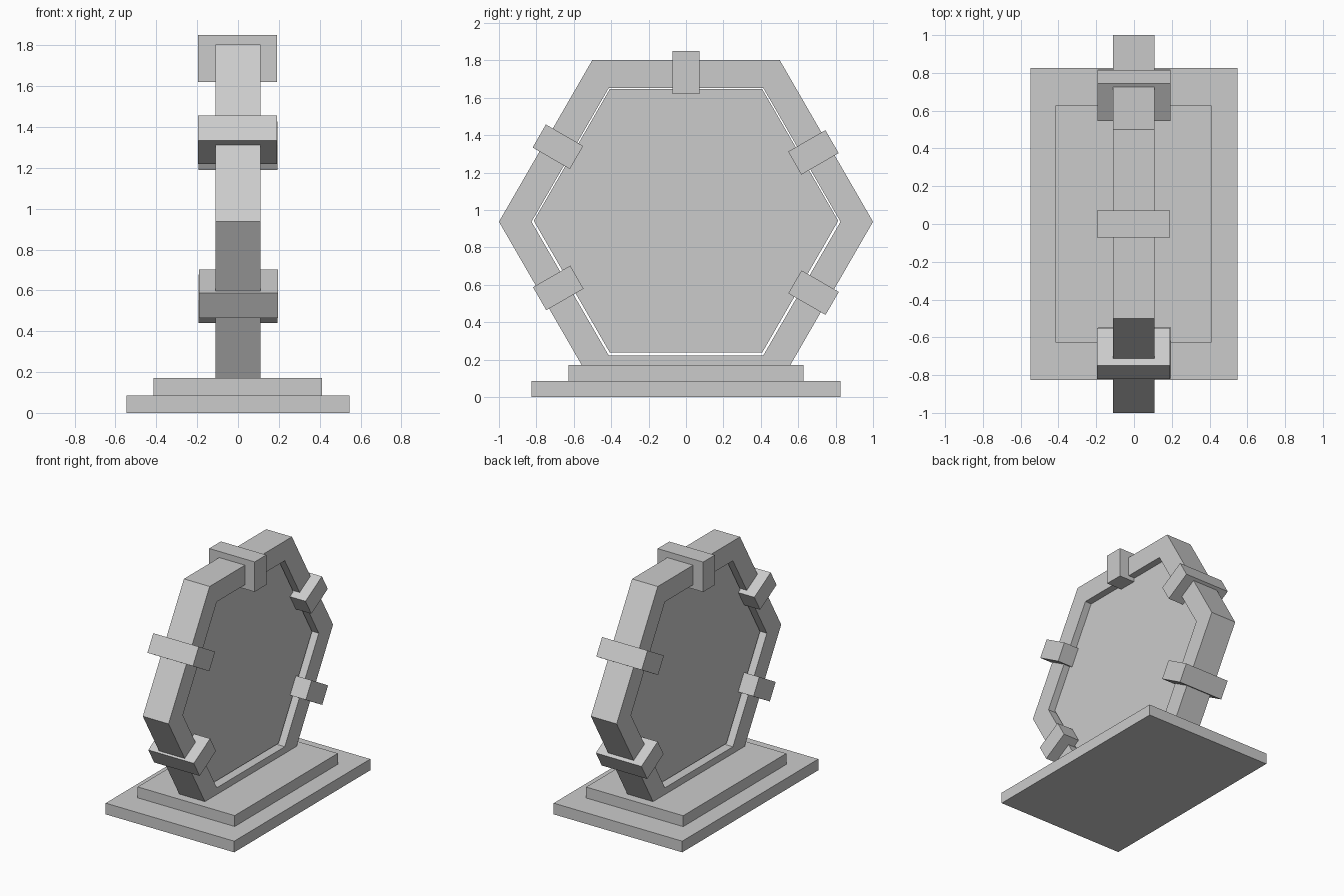
import bpy, bmesh
from math import cos, sin, pi, radians

if "Cube" in bpy.data.objects:
    bpy.data.objects.remove(bpy.data.objects["Cube"])

CENTER_Z = 0.937


def finish(name, bm):
    bmesh.ops.recalc_face_normals(bm, faces=bm.faces[:])
    mesh = bpy.data.meshes.new(name)
    bm.to_mesh(mesh)
    bm.free()
    obj = bpy.data.objects.new(name, mesh)
    bpy.context.collection.objects.link(obj)
    return obj


def box(name, size, loc, rot_x=0.0):
    bm = bmesh.new()
    bmesh.ops.create_cube(bm, size=1)
    bmesh.ops.scale(bm, vec=size, verts=bm.verts[:])
    obj = finish(name, bm)
    obj.location = loc
    obj.rotation_euler.x = rot_x
    return obj


def hexagon(bm, radius, x, z):
    return [bm.verts.new((x, radius * cos(i * pi / 3), z + radius * sin(i * pi / 3)))
            for i in range(6)]


def bridge(bm, a, b):
    for i in range(6):
        j = (i + 1) % 6
        bm.faces.new((a[i], a[j], b[j], b[i]))


# Stepped base
box("base_lower_step", (1.094, 1.654, 0.086), (0, 0, 0.043))
box("base_upper_step", (0.826, 1.254, 0.084), (-0.002, 0, 0.128))

# Hexagonal frame, sunk into the base
bm = bmesh.new()
loops = [hexagon(bm, r, x, CENTER_Z)
         for r, x in ((1, -0.11), (1, 0.109), (0.826, 0.109), (0.826, -0.11))]
for k in range(4):
    bridge(bm, loops[k], loops[(k + 1) % 4])
finish("hexagon_frame", bm)

# Recessed inner panel
bm = bmesh.new()
back, front = (hexagon(bm, 0.814, x, CENTER_Z + 0.005) for x in (-0.06, 0.06))
bridge(bm, back, front)
bm.faces.new(back)
bm.faces.new(front)
finish("inner_panel", bm)

# Clamps straddling the frame: name, x, y, z, angle of the radial direction
clamps = [
    ("top", -0.002, 0, 1.735, 90),
    ("upper_back", -0.001, 0.681, 1.308, 30),
    ("upper_front", -0.003, -0.685, 1.338, 150),
    ("lower_front", 0.003, -0.683, 0.583, 210),
    ("lower_back", 0.001, 0.682, 0.558, -30),
]
for name, x, y, z, angle in clamps:
    box(name + "_clamp", (0.387, 0.23, 0.142), (x, y, z), radians(angle))
